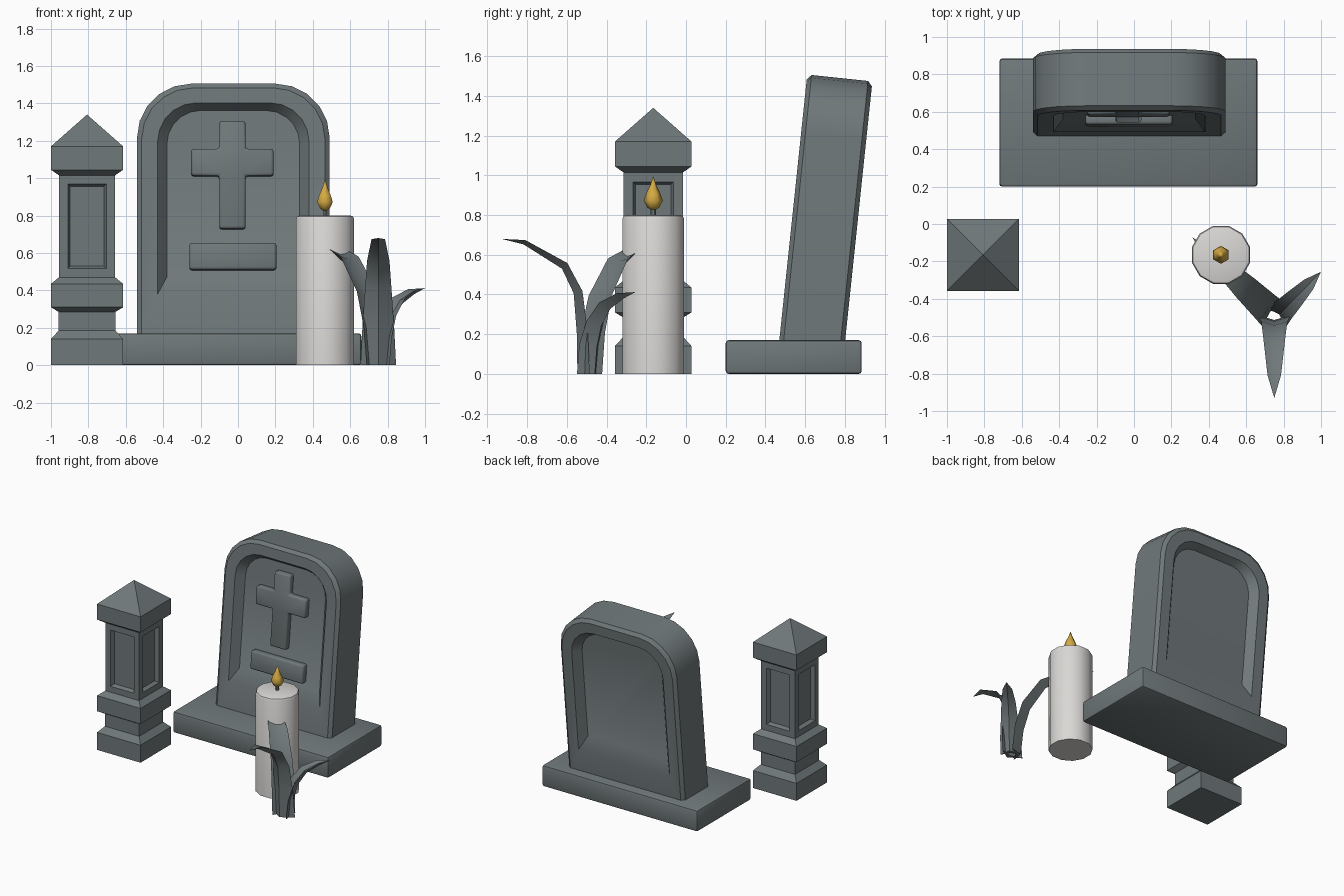
import bpy, bmesh, math
from mathutils import Vector, Matrix

if "Cube" in bpy.data.objects:
    bpy.data.objects.remove(bpy.data.objects["Cube"])


def material(name, rgb):
    m = bpy.data.materials.new(name)
    m.diffuse_color = (*rgb, 1)
    m.use_nodes = True
    m.node_tree.nodes["Principled BSDF"].inputs["Base Color"].default_value = m.diffuse_color
    return m


STONE = material("grey_stone", (0.16, 0.188, 0.195))
WAX = material("white_wax", (0.70, 0.69, 0.67))
FLAME = material("gold_flame", (0.66, 0.40, 0.055))


def finish(bm, name, mat, smooth=None, bevel=0.0, segments=2):
    bmesh.ops.recalc_face_normals(bm, faces=bm.faces[:])
    if bevel:
        bmesh.ops.bevel(bm, geom=bm.edges[:], offset=bevel, segments=segments,
                        profile=0.5, affect='EDGES')
    me = bpy.data.meshes.new(name)
    bm.to_mesh(me)
    bm.free()
    ob = bpy.data.objects.new(name, me)
    bpy.context.collection.objects.link(ob)
    me.materials.append(mat)
    if smooth:
        bpy.ops.object.select_all(action='DESELECT')
        bpy.context.view_layer.objects.active = ob
        ob.select_set(True)
        bpy.ops.object.shade_smooth_by_angle(angle=math.radians(smooth))
    return ob


def loft(rings, cap=True):
    """Skin rings of points; a ring of one point closes to a tip."""
    bm = bmesh.new()
    vs = [[bm.verts.new(p) for p in r] for r in rings]
    for a, b in zip(vs, vs[1:]):
        n = max(len(a), len(b))
        for i in range(n):
            j = (i + 1) % n
            if len(b) == 1:
                bm.faces.new((a[i], a[j], b[0]))
            elif len(a) == 1:
                bm.faces.new((a[0], b[j], b[i]))
            else:
                bm.faces.new((a[i], a[j], b[j], b[i]))
    if cap:
        for r in (vs[0], vs[-1]):
            if len(r) > 2:
                bm.faces.new(r)
    return bm


def lathe(cx, cy, profile, sides):
    return loft([[(cx, cy, z)] if r == 0 else
                 [(cx + r * math.cos(math.tau * (i + 0.5) / sides),
                   cy + r * math.sin(math.tau * (i + 0.5) / sides), z) for i in range(sides)]
                for r, z in profile])


def box(x0, x1, y0, y1, z0, z1):
    return loft([[(x0, y0, z), (x1, y0, z), (x1, y1, z), (x0, y1, z)] for z in (z0, z1)])


# Base slab
finish(box(-0.72, 0.66, 0.20, 0.885, 0, 0.17), "base_slab", STONE, 40, 0.015)

# Headstone, built upright and then leaned back
LEAN = Matrix.Translation((-0.025, 0.47, 0.17)) @ Matrix.Rotation(math.radians(-6), 4, 'X')


def arch(hw, z0, z1, r, y, n=5):
    pts = [(-hw, y, z0), (hw, y, z0)]
    for k in range(n + 1):
        a = math.pi / 2 * k / n
        pts.append((hw - r + r * math.cos(a), y, z1 - r + r * math.sin(a)))
    return pts + [(-x, y, z) for x, y, z in reversed(pts[2:])]


front = [arch(0.355, 0.31, 1.205, 0.18, 0.06), arch(0.405, 0.21, 1.24, 0.21, 0.0),
         arch(0.49, -0.03, 1.32, 0.275, 0.0), arch(0.515, -0.03, 1.345, 0.29, 0.022)]
back = [[(x, 0.33 - y, z) for x, y, z in r] for r in reversed(front)]
stone = loft(front + back)
stone.transform(LEAN)
finish(stone, "headstone", STONE, 35)

# Raised cross and plaque in the front recess
half = [(0.07, 0.565), (0.07, 0.85), (0.22, 0.85), (0.22, 0.995), (0.07, 0.995), (0.07, 1.145)]
outline = half + [(-x, z) for x, z in reversed(half)]
cross = loft([[(x - 0.005, y, z) for x, z in outline] for y in (0.012, 0.075)])
cross.transform(LEAN)
finish(cross, "cross", STONE, 50, 0.014)
plaque = box(-0.235, 0.23, 0.012, 0.075, 0.345, 0.49)
plaque.transform(LEAN)
finish(plaque, "plaque", STONE, 50, 0.014)

# Square pillar with a sunk panel on each side of the shaft
PX, PY = -0.807, -0.165
steps = [(0.193, 0), (0.193, 0.14), (0.152, 0.185), (0.152, 0.285), (0.193, 0.31),
         (0.193, 0.435), (0.15, 0.47), (0.15, 1.015), (0.193, 1.045), (0.193, 1.17), (0, 1.34)]
square = ((-1, -1), (1, -1), (1, 1), (-1, 1))
pillar = loft([[(PX + h * a, PY + h * b, z) for a, b in square] if h else [(PX, PY, z)]
               for h, z in steps])
bmesh.ops.recalc_face_normals(pillar, faces=pillar.faces[:])
shaft = [f for f in pillar.faces if 0.7 < f.calc_center_median().z < 0.8]
bmesh.ops.inset_individual(pillar, faces=shaft, thickness=0.067)
bmesh.ops.inset_individual(pillar, faces=shaft, thickness=0.018, depth=-0.03)
finish(pillar, "pillar", STONE)

# Candle, wick and flame
CX, CY = 0.465, -0.165
finish(lathe(CX, CY, [(0.161, 0), (0.161, 0.78), (0.155, 0.795), (0.142, 0.80)], 12),
       "candle", WAX, 40)
finish(lathe(CX, CY, [(0.013, 0.79), (0.013, 0.85)], 6), "wick", STONE)
finish(lathe(CX, CY, [(0, 0.82), (0.03, 0.838), (0.048, 0.872), (0.036, 0.908),
                      (0.016, 0.95), (0, 0.995)], 6), "flame", FLAME, 65)


# Leaves: folded blades that rise and bend outwards
def leaf(name, base, direction, path, fold):
    d = Vector((*direction, 0)).normalized()
    s = Vector((-d.y, d.x, 0))
    up = Vector((0, 0, 1))
    rings = []
    for i, (dist, z, w) in enumerate(path):
        c = Vector((*base, 0)) + d * dist + up * z
        if w == 0:
            rings.append([c])
            continue
        if i == 0:
            n = d
        else:
            p, q = path[i - 1], path[i + 1]
            t = Vector((q[0] - p[0], q[1] - p[1])).normalized()
            n = d * t.y - up * t.x
        k = w / path[0][2]
        rings.append([c + n * 0.022 * k, c + s * w - n * fold * k,
                      c - n * 0.012 * k, c - s * w - n * fold * k])
    finish(loft(rings), name, STONE, 35)


leaf("front_leaf", (0.75, -0.525), (0, -1),
     [(0, 0, 0.095), (0.005, 0.2, 0.085), (0.025, 0.41, 0.07), (0.09, 0.54, 0.06),
      (0.29, 0.66, 0.036), (0.405, 0.68, 0)], 0.04)
leaf("candle_leaf", (0.72, -0.46), (-0.41, 0.39),
     [(0, 0, 0.085), (0.02, 0.2, 0.085), (0.07, 0.38, 0.08), (0.19, 0.56, 0.07),
      (0.38, 0.65, 0.045), (0.565, 0.68, 0)], 0.035)
leaf("right_leaf", (0.785, -0.475), (0.215, 0.22),
     [(0, 0, 0.07), (0.015, 0.14, 0.07), (0.05, 0.25, 0.062), (0.12, 0.34, 0.052),
      (0.22, 0.39, 0.035), (0.307, 0.412, 0)], 0.035)
